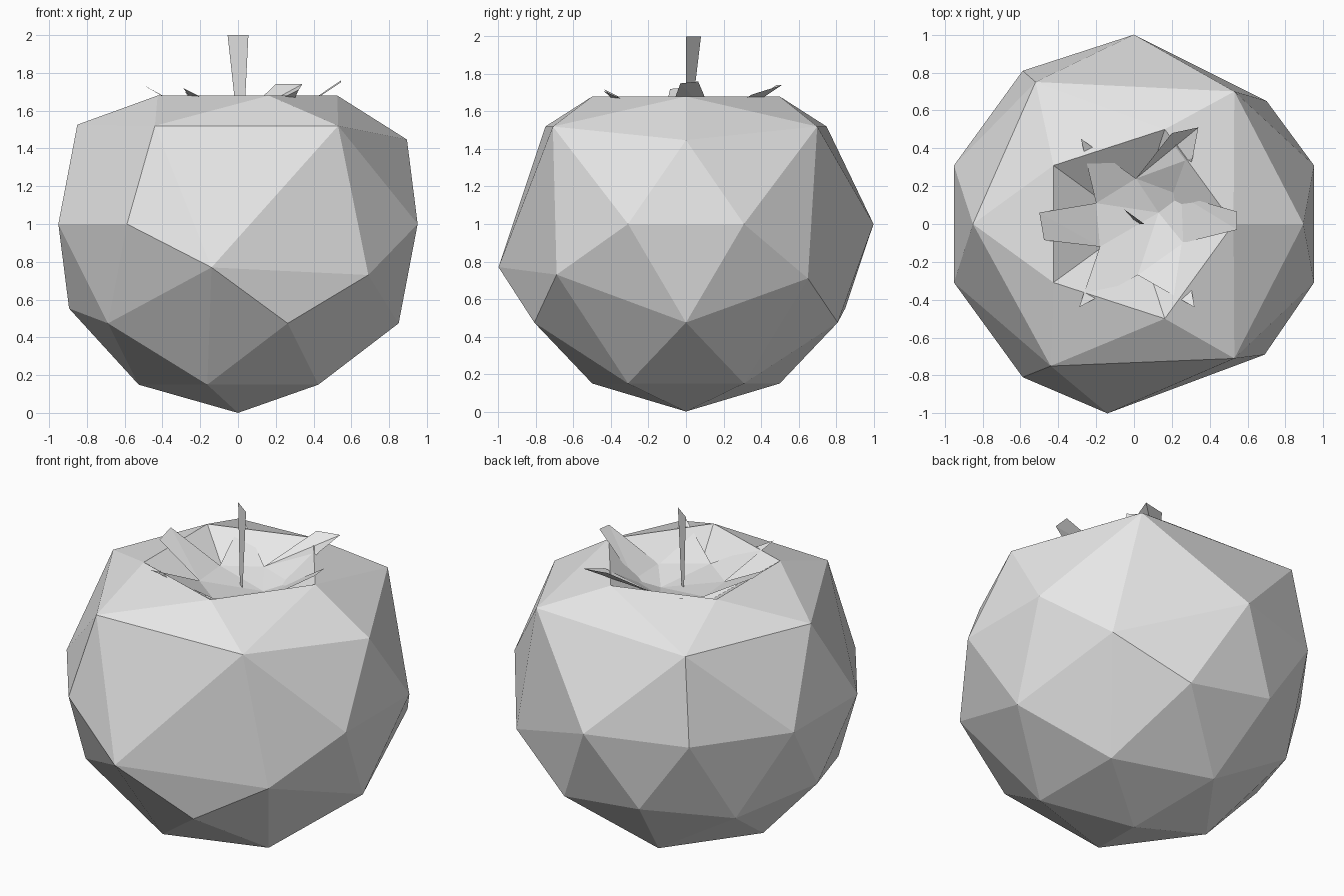
import bpy, bmesh
from mathutils import Vector

cube = bpy.data.objects.get("Cube")
if cube:
    bpy.data.objects.remove(cube, do_unlink=True)

grey = bpy.data.materials.new("light grey")
grey.use_nodes = True
grey.diffuse_color = (0.8, 0.8, 0.8, 1)
grey.node_tree.nodes["Principled BSDF"].inputs["Base Color"].default_value = (0.8, 0.8, 0.8, 1)


def add_object(name, bm):
    mesh = bpy.data.meshes.new(name)
    bm.to_mesh(mesh)
    bm.free()
    mesh.materials.append(grey)
    obj = bpy.data.objects.new(name, mesh)
    bpy.context.collection.objects.link(obj)
    return obj


# Fruit body: faceted ball with a sunken crown
bm = bmesh.new()
bmesh.ops.create_icosphere(bm, subdivisions=2, radius=1)
for v in bm.verts:
    v.co.z += 1
    if v.co.z > 1.95:
        v.co.z = 1.36
    elif v.co.z > 1.8:
        v.co.z = 1.68


def nearest(point):
    return min(bm.verts, key=lambda v: (v.co - Vector(point)).length)


# Uneven facets: neighbouring corners welded into one
welds = [
    ((0, -1, 1), (-0.28, -0.85, 0.55), (-0.14, -1, 0.77)),
    ((0.59, -0.81, 1), (0.72, -0.53, 0.55), (0.69, -0.69, 0.73)),
    ((0.59, 0.81, 1), (0.72, 0.53, 0.55), (0.7, 0.65, 0.71)),
    ((0.28, -0.85, 1.45), (0.69, -0.5, 1.53), (0.53, -0.71, 1.52)),
    ((0.28, 0.85, 1.45), (0.69, 0.5, 1.53), (0.53, 0.7, 1.52)),
    ((-0.72, -0.53, 1.45), (-0.26, -0.81, 1.53), (-0.44, -0.75, 1.52)),
    ((-0.72, 0.53, 1.45), (-0.26, 0.81, 1.53), (-0.52, 0.75, 1.52)),
]
pairs = [(nearest(a), nearest(b), Vector(c)) for a, b, c in welds]
for a, b, target in pairs:
    bmesh.ops.pointmerge(bm, verts=[a, b], merge_co=target)
add_object("fruit_body", bm)

# Leaf crown: six pointed leaves around a low centre
notches = [(-0.2, 0.11), (0.01, 0.24), (0.25, 0.15),
           (0.26, -0.1), (0.02, -0.27), (-0.18, -0.12)]
tips = [
    [(-0.28, 0.45, 1.7)],
    [(0.2, 0.48, 1.74), (0.34, 0.51, 1.74), (0.31, 0.35, 1.69)],
    [(0.545, 0.065, 1.76), (0.545, -0.03, 1.75)],
    [(0.32, -0.44, 1.71)],
    [(-0.29, -0.44, 1.72)],
    [(-0.475, -0.085, 1.72), (-0.5, 0.06, 1.735)],
]
bm = bmesh.new()
centre = bm.verts.new((0.13, 0.06, 1.51))
ring = [bm.verts.new((x, y, 1.56)) for x, y in notches]
for i, points in enumerate(tips):
    start, end = ring[i], ring[(i + 1) % len(ring)]
    bm.faces.new((centre, end, start))
    outline = [bm.verts.new(p) for p in points] + [end]
    for a, b in zip(outline, outline[1:]):
        bm.faces.new((start, b, a))
add_object("leaf_crown", bm)

# Stem: thin blade widening upwards
bm = bmesh.new()
bm.faces.new([bm.verts.new(p) for p in (
    (0.0, 0.02, 1.5), (0.03, 0, 1.5), (0.055, 0, 2), (-0.055, 0.08, 2))])
add_object("stem", bm)
